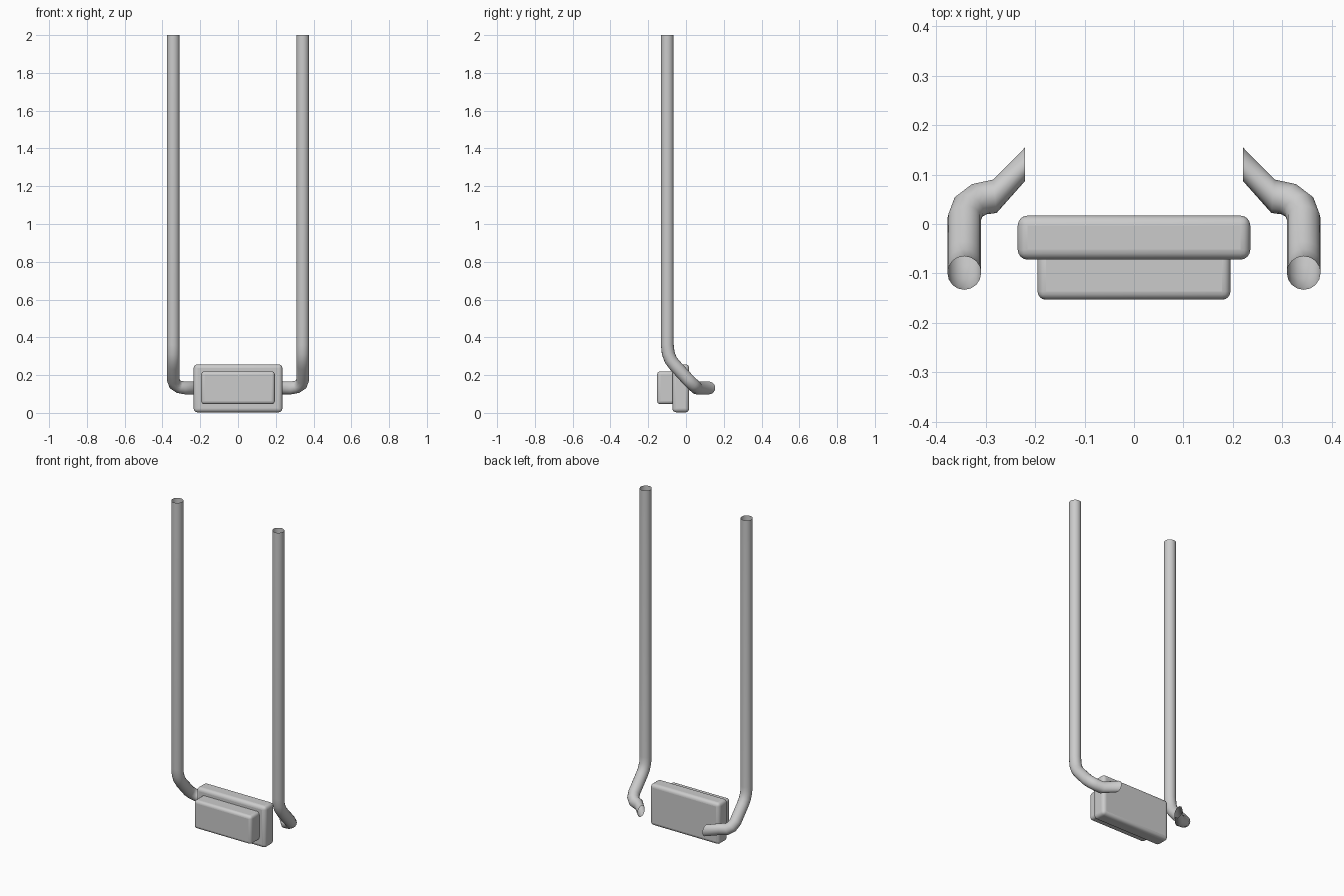
import bpy, bmesh, math
from mathutils import Vector

if "Cube" in bpy.data.objects:
    bpy.data.objects.remove(bpy.data.objects["Cube"])


def rounded_box(name, lo, hi, radius):
    lo, hi = Vector(lo), Vector(hi)
    bpy.ops.mesh.primitive_cube_add(size=1, location=(lo + hi) / 2)
    ob = bpy.context.object
    ob.name = name
    ob.scale = hi - lo
    bpy.ops.object.transform_apply(location=False, rotation=False, scale=True)
    mod = ob.modifiers.new("rounded_edges", 'BEVEL')
    mod.width, mod.segments = radius, 4
    bpy.ops.object.shade_smooth_by_angle(angle=math.radians(40))
    return ob


def tube(name, stations, radius, sides):
    """Open tube through (centre, ring normal) stations."""
    bm = bmesh.new()
    normal = Vector(stations[0][1]).normalized()
    spokes = [Vector((math.cos(a), math.sin(a), 0)) * radius
              for a in (2 * math.pi * i / sides for i in range(sides))]
    rings = []
    for centre, n in stations:
        n = Vector(n).normalized()
        turn = normal.rotation_difference(n)
        spokes = [turn @ s for s in spokes]
        normal = n
        rings.append([bm.verts.new(Vector(centre) + s) for s in spokes])
    for a, b in zip(rings, rings[1:]):
        for i in range(sides):
            j = (i + 1) % sides
            bm.faces.new((a[j], a[i], b[i], b[j]))
    bmesh.ops.recalc_face_normals(bm, faces=bm.faces)
    me = bpy.data.meshes.new(name)
    bm.to_mesh(me)
    bm.free()
    ob = bpy.data.objects.new(name, me)
    bpy.context.collection.objects.link(ob)
    bpy.context.view_layer.objects.active = ob
    ob.select_set(True)
    bpy.ops.object.shade_smooth_by_angle(angle=math.radians(60))
    return ob


# Back plate and the smaller block in front of it
rounded_box("back_plate", (-0.235, -0.072, 0.003), (0.235, 0.017, 0.257), 0.02)
rounded_box("front_block", (-0.195, -0.153, 0.046), (0.195, -0.055, 0.22), 0.017)

# Upright pipe that bends back and then inward behind the plate
X = 0.343
stations = [
    ((X, -0.099, 2.0), (0, 0, -1)),
    ((X, -0.099, 0.36), (0, 0, -1)),
    ((X, -0.094, 0.315), (0, 0.22, -1)),
    ((X, -0.081, 0.281), (0, 0.5, -1)),
    ((X, -0.06, 0.253), (0, 0.9, -1)),
    ((X, 0.012, 0.174), (0, 0.9, -1)),
    ((0.334, 0.035, 0.152), (-0.5, 0.75, -0.7)),
    ((0.313, 0.05, 0.138), (-0.85, 0.45, -0.35)),
    ((0.281, 0.056, 0.132), (-1, 0.1, 0)),
    ((0.22, 0.121, 0.132), (-1, 0, 0)),
]
pipe = tube("side_pipes", stations, 0.034, 16)
mirror = pipe.modifiers.new("mirror", 'MIRROR')
mirror.use_mirror_merge = False
